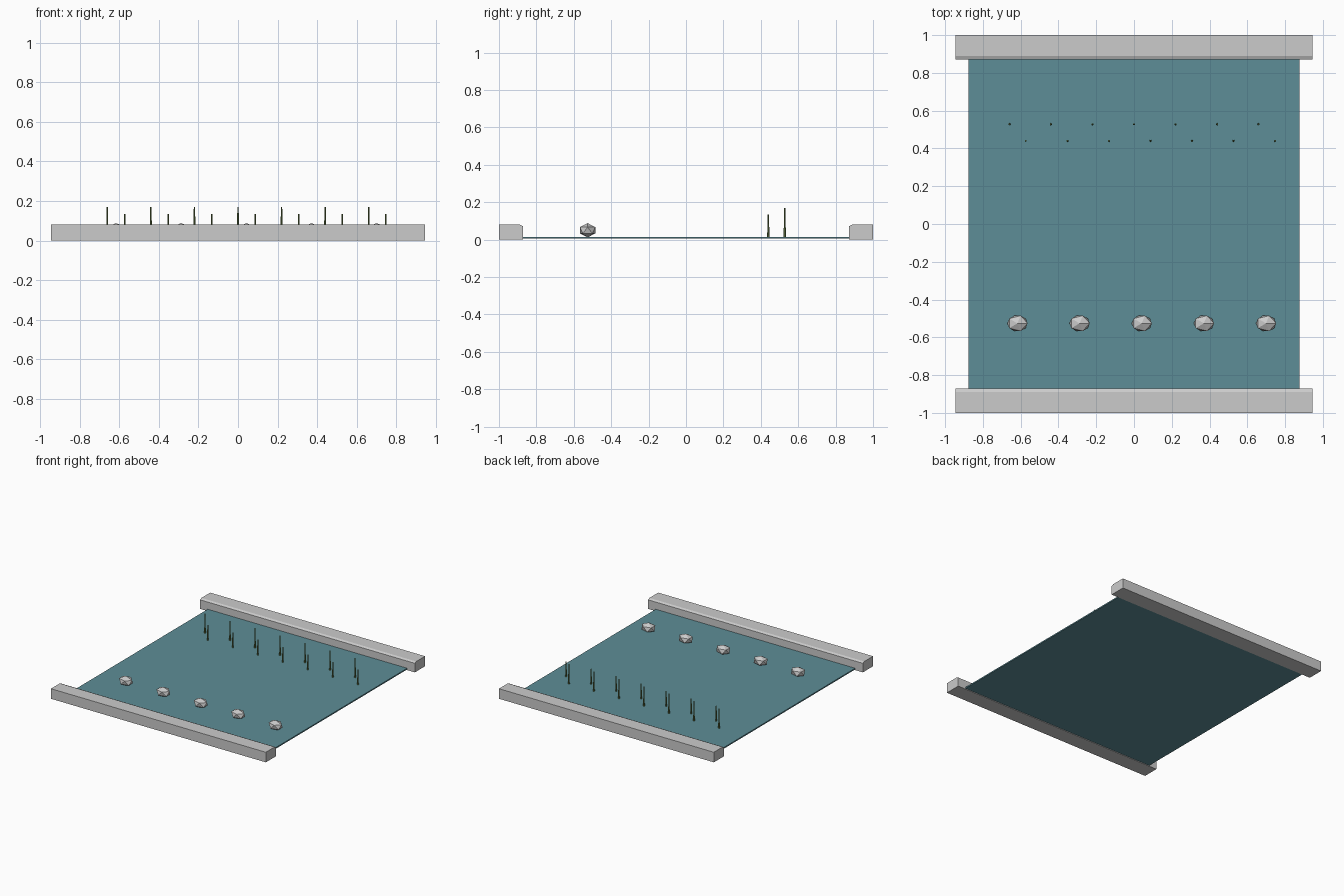
import bpy, bmesh
from mathutils import Matrix

if "Cube" in bpy.data.objects:
    bpy.data.objects.remove(bpy.data.objects["Cube"])


def material(name, rgb):
    m = bpy.data.materials.new(name)
    m.diffuse_color = (*rgb, 1)
    m.use_nodes = True
    m.node_tree.nodes["Principled BSDF"].inputs["Base Color"].default_value = m.diffuse_color
    return m


WATER = material("water", (0.11, 0.27, 0.31))
REED = material("reed", (0.13, 0.19, 0.06))


def finish(name, bm, mat=None):
    bmesh.ops.recalc_face_normals(bm, faces=bm.faces)
    me = bpy.data.meshes.new(name)
    bm.to_mesh(me)
    bm.free()
    ob = bpy.data.objects.new(name, me)
    bpy.context.collection.objects.link(ob)
    if mat:
        me.materials.append(mat)
    return ob


# Thin water sheet between the banks
bm = bmesh.new()
bmesh.ops.create_cube(bm, size=1, matrix=Matrix.LocRotScale(
    (0, 0, 0.01), None, (1.754, 1.75, 0.01)))
finish("water", bm, WATER)

# Stone banks: profile with a chamfered inner top edge, swept along x
profile = [(1, 0), (1, 0.08), (0.89, 0.08), (0.872, 0.072), (0.872, 0)]
for name, side in (("front_bank", -1), ("back_bank", 1)):
    bm = bmesh.new()
    face = bm.faces.new([bm.verts.new((-0.945, side * y, z)) for y, z in profile])
    new = bmesh.ops.extrude_face_region(bm, geom=[face])["geom"]
    bmesh.ops.translate(bm, vec=(1.89, 0, 0),
                        verts=[v for v in new if isinstance(v, bmesh.types.BMVert)])
    finish(name, bm)

# Stepping stones: flattened icosahedra
for i in range(5):
    bm = bmesh.new()
    bmesh.ops.create_icosphere(bm, subdivisions=1, radius=1, matrix=Matrix.LocRotScale(
        (-0.617 + 0.329 * i, -0.526, 0.05), None, (0.06, 0.048, 0.038)))
    finish(f"stone_{i + 1}", bm)

# Two staggered rows of thin reeds
for row, (x0, y, top) in enumerate(((-0.66, 0.528, 0.17), (-0.573, 0.44, 0.135))):
    for i in range(7):
        h = top - 0.012
        bm = bmesh.new()
        bmesh.ops.create_cone(bm, cap_ends=True, segments=6, radius1=0.006, radius2=0.004,
                              depth=h, matrix=Matrix.Translation(
                                  (x0 + 0.22 * i, y, 0.012 + h / 2)))
        finish(f"reed_{row + 1}_{i + 1}", bm, REED)
